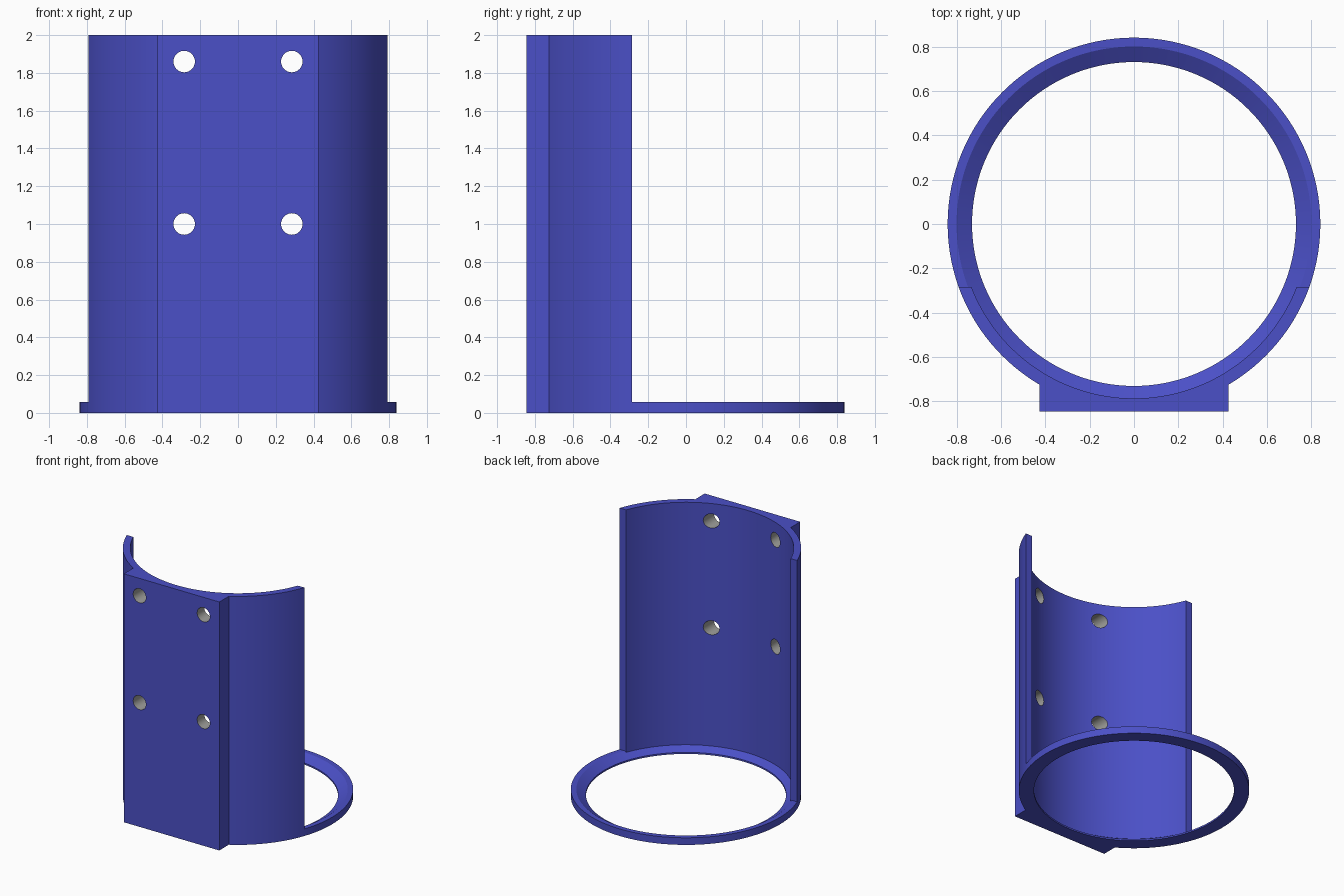
import bpy, bmesh, math
from mathutils import Matrix, Vector

cube = bpy.data.objects.get("Cube")
if cube:
    bpy.data.objects.remove(cube, do_unlink=True)

OUTER, WALL_IN, HOLE_R = 0.84, 0.786, 0.73
RIM_H, END_Y, PAD_X, PAD_Y = 0.057, -0.285, 0.425, -0.845


def material(name, colour):
    m = bpy.data.materials.new(name)
    m.use_nodes = True
    m.diffuse_color = (*colour, 1)
    m.node_tree.nodes["Principled BSDF"].inputs["Base Color"].default_value = (*colour, 1)
    return m


MATS = [material("blue", (0.07, 0.08, 0.57)), material("hole grey", (0.35, 0.35, 0.33))]


def make(name, bm):
    bmesh.ops.recalc_face_normals(bm, faces=bm.faces)
    mesh = bpy.data.meshes.new(name)
    bm.to_mesh(mesh)
    bm.free()
    obj = bpy.data.objects.new(name, mesh)
    bpy.context.collection.objects.link(obj)
    for m in MATS:
        mesh.materials.append(m)
    return obj


def smooth(obj):
    bpy.ops.object.select_all(action='DESELECT')
    obj.select_set(True)
    bpy.context.view_layer.objects.active = obj
    bpy.ops.object.shade_smooth_by_angle(angle=math.radians(28))


def arc(radius, start, end, steps):
    return [(radius * math.cos(start + (end - start) * i / steps),
             radius * math.sin(start + (end - start) * i / steps)) for i in range(steps + 1)]


# Base ring with a sloped inner seat
bm = bmesh.new()
profile = [(HOLE_R, 0), (OUTER, 0), (OUTER, RIM_H), (0.8, RIM_H), (HOLE_R, 0.013)]
verts = [bm.verts.new((r, 0, z)) for r, z in profile]
edges = [bm.edges.new((verts[i], verts[(i + 1) % len(verts)])) for i in range(len(verts))]
bmesh.ops.spin(bm, geom=verts + edges, cent=(0, 0, 0), axis=(0, 0, 1),
               angle=math.tau, steps=128, use_merge=True)
bmesh.ops.remove_doubles(bm, verts=bm.verts, dist=0.0001)
smooth(make("base_ring", bm))

# Curved wall and flat mounting pad, extruded from one outline
tip = math.asin(END_Y / OUTER)
pad = -math.acos(PAD_X / OUTER)
inner_tip = math.asin(END_Y / WALL_IN)
right_half = arc(OUTER, tip, pad, 16) + [(PAD_X, PAD_Y)]
left_half = [(-x, y) for x, y in reversed(right_half)]
outline = right_half + left_half + arc(WALL_IN, -math.pi - inner_tip, inner_tip, 56)
bm = bmesh.new()
face = bm.faces.new([bm.verts.new((x, y, 0)) for x, y in outline])
top = bmesh.ops.extrude_face_region(bm, geom=[face])["geom"]
bmesh.ops.translate(bm, vec=Vector((0, 0, 2)),
                    verts=[g for g in top if isinstance(g, bmesh.types.BMVert)])
wall = make("back_wall", bm)

# Four screw holes
bm = bmesh.new()
for x in (-0.285, 0.285):
    for z in (1.0, 1.86):
        bmesh.ops.create_cone(bm, cap_ends=True, segments=32, radius1=0.057, radius2=0.057, depth=0.6,
                              matrix=Matrix.Translation((x, -0.8, z)) @ Matrix.Rotation(math.pi / 2, 4, 'X'))
for f in bm.faces:
    f.material_index = 1
cutter = make("screw_hole_cutter", bm)
cutter.hide_render = True

mod = wall.modifiers.new("screw_holes", 'BOOLEAN')
mod.operation = 'DIFFERENCE'
mod.solver = 'EXACT'
mod.object = cutter
bpy.context.view_layer.objects.active = wall
bpy.ops.object.modifier_apply(modifier=mod.name)
bpy.data.objects.remove(cutter, do_unlink=True)
smooth(wall)
